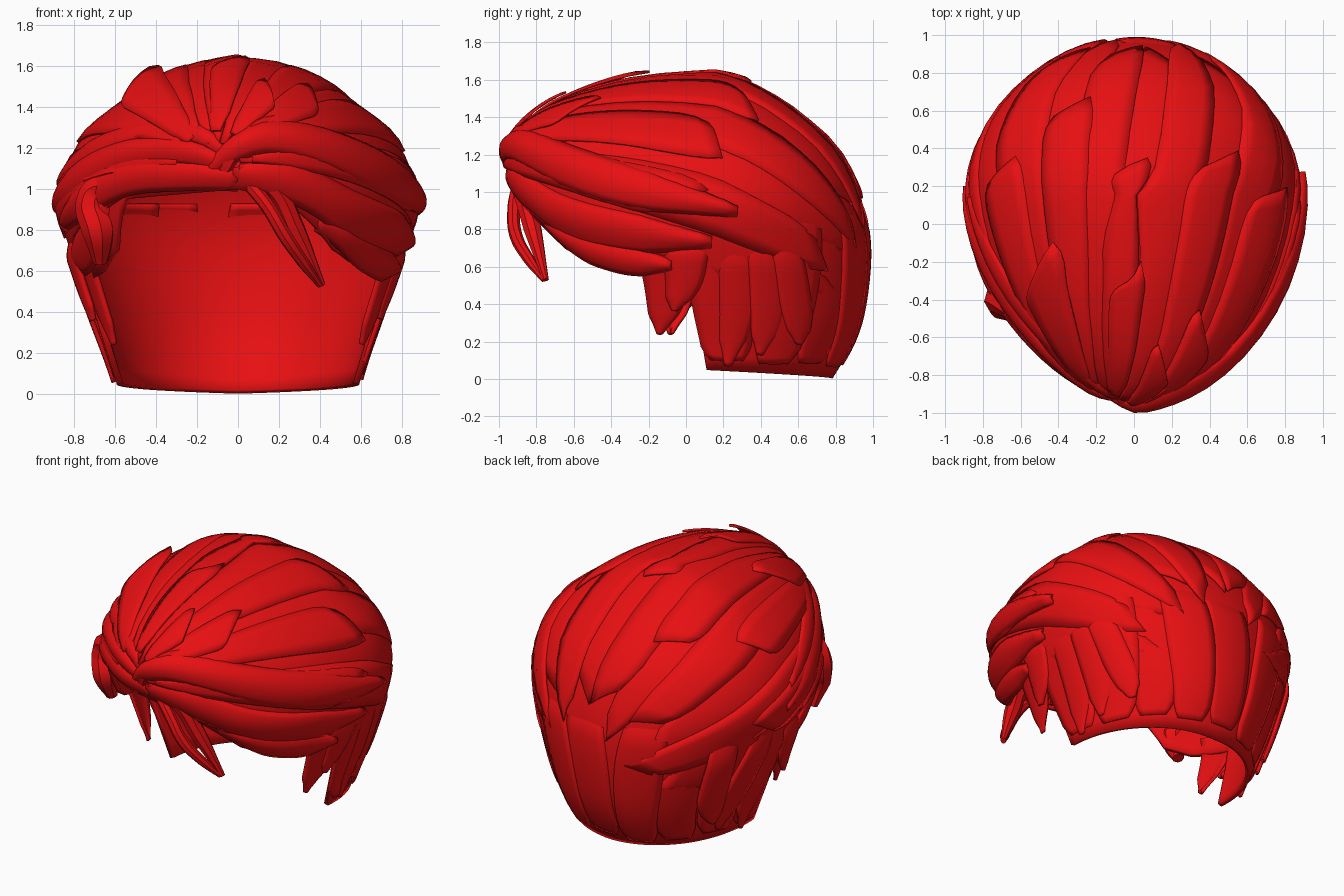
import bpy, bmesh, math, random
from mathutils import Vector, Matrix

random.seed(4)
if "Cube" in bpy.data.objects:
    bpy.data.objects.remove(bpy.data.objects["Cube"])

red = bpy.data.materials.new("hair_red")
red.use_nodes = True
RED = (0.8, 0.005, 0.006, 1)
red.diffuse_color = RED
red.node_tree.nodes["Principled BSDF"].inputs["Base Color"].default_value = RED

# Head profile rows: height, half width, front y, back y
ROWS = [(0.01, .565, -.6, .77), (.2, .62, -.65, .88), (.4, .69, -.72, .94),
        (.7, .79, -.82, .965), (.95, .85, -.9, .92), (1.2, .76, -.94, .8),
        (1.36, .59, -.83, .64), (1.48, .43, -.62, .48), (1.575, .22, -.28, .3),
        (1.61, 0, .15, .15)]
MID = .15
CENTRE = Vector((0, .1, .7))
# Hairline: azimuth in degrees from the front, profile row
SIDE = [(60, 2.65), (83, 2.4), (86, .3), (130, .15), (180, 0)]
LEFT = [(0, 4.2), (15, 4), (36, 3), (45, 2.8)] + SIDE
RIGHT = [(0, 4.2), (40, 4), (48, 3)] + SIDE
TILT = Matrix.Rotation(math.radians(-8), 3, 'Z') @ Matrix.Rotation(math.radians(-22), 3, 'X')


def lerp_table(table, x):
    for p, q in zip(table, table[1:]):
        if x <= q[0]:
            t = max(0, (x - p[0]) / (q[0] - p[0]))
            return [a + (b - a) * t for a, b in zip(p[1:], q[1:])]
    return list(table[-1][1:])


def hairline(az):
    return lerp_table(LEFT if az >= 0 else RIGHT, abs(az))[0]


def profile(s):
    s = min(max(s, 0), len(ROWS) - 1)
    i = min(int(s), len(ROWS) - 2)
    t = s - i
    a, b, c, d = [ROWS[min(max(k, 0), len(ROWS) - 1)] for k in range(i - 1, i + 3)]
    return [q + .5 * t * (r - p + t * (2 * p - 5 * q + 4 * r - u + t * (3 * (q - r) + u - p)))
            for p, q, r, u in zip(a, b, c, d)]


def surface(az, s, lift=0):
    """Point on the head for an azimuth and profile row, lifted outwards."""
    z, w, f, b = profile(s)
    a = math.radians(az)
    c = math.cos(a)
    p = Vector((w * math.sin(a), MID - c * (MID - f if c > 0 else b - MID), z))
    if -90 < az < 0:  # the right of the forehead is flatter than the left
        p.y += .08 * math.sin(-2 * a) ** .8 * min(1, w / .5)
    return p + (p - CENTRE).normalized() * lift


HEIGHTS = [(r[0], i) for i, r in enumerate(ROWS)]


def flow(roll, th, lift):
    """Point on a line combed from the forehead to the back of the head."""
    r, t = math.radians(roll), math.radians(th)
    d = TILT @ Vector((math.sin(r) * math.sin(t), -math.cos(t), math.cos(r) * math.sin(t)))
    az = math.degrees(math.atan2(d.x, -d.y))
    s = lerp_table(HEIGHTS, .81 + .8 * d.z)[0]
    return surface(az, max(s, hairline(az) + .03), lift)


def finish(ob, angle=40):
    if not ob.data.materials:
        ob.data.materials.append(red)
    bpy.ops.object.select_all(action='DESELECT')
    ob.select_set(True)
    bpy.context.view_layer.objects.active = ob
    bpy.ops.object.shade_smooth_by_angle(angle=math.radians(angle))


def sheet(name, fn, nu, nv, thick, wrap=False):
    """Grid fn(u, v) with thickness."""
    bm = bmesh.new()
    g = [[bm.verts.new(fn(i / nu, j / nv)) for j in range(nv + 1)] for i in range(nu + 1)]
    for i in range(nu):
        for j in range(nv):
            bm.faces.new((g[i][j], g[i + 1][j], g[i + 1][j + 1], g[i][j + 1]))
    if wrap:
        bmesh.ops.remove_doubles(bm, verts=bm.verts, dist=.0005)
    me = bpy.data.meshes.new(name)
    bm.to_mesh(me)
    bm.free()
    ob = bpy.data.objects.new(name, me)
    bpy.context.collection.objects.link(ob)
    m = ob.modifiers.new("thickness", 'SOLIDIFY')
    m.thickness = thick
    m.offset = 0
    finish(ob)


def combed(name, roll, half, start, end, lift, skew, flick=0):
    """Flat strand following the combed flow."""
    def fn(u, v):
        k = 2 * v - 1
        th = start + (end - start) * u + skew * k * u
        w = half * min(1, .6 + 2 * u) * min(1, .7 + (1 - u) * 4)
        return flow(roll + k * w, th, lift + .006 * (1 - k * k) + flick * u ** 1.5)
    sheet(name, fn, 18, 4, .014)


def swept(name, path, puff, lift=.02, upright=False, tip=.3, sink=.04):
    """Strand along (azimuth, row, half width) points; upright ones widen in azimuth."""
    n = len(path) - 1
    table = [(i / n, *p) for i, p in enumerate(path)]

    def fn(u, v):
        k = 2 * v - 1
        az, s, w = [sum(lerp_table(table, min(max(u + e, 0), 1))[i] for e in (-.08, 0, .08)) / 3
                    for i in range(3)]
        w *= k * min(1, tip + (1 - u) * 3)
        return surface(az + (w if upright else 0), s + (0 if upright else w),
                       lift + puff * (1 - k * k) - sink * max(0, 1 - 5 * u))
    sheet(name, fn, 18, 6, .02)


def lock(name, pts, radii, depth=.05):
    """Loose rounded strand through free points."""
    cu = bpy.data.curves.new(name, 'CURVE')
    cu.dimensions = '3D'
    cu.bevel_depth, cu.bevel_resolution, cu.resolution_u = depth, 2, 6
    cu.use_fill_caps = True
    sp = cu.splines.new('BEZIER')
    sp.bezier_points.add(len(pts) - 1)
    for bp, p, r in zip(sp.bezier_points, pts, radii):
        bp.co, bp.radius = p, r
        bp.handle_left_type = bp.handle_right_type = 'AUTO'
    cu.materials.append(red)
    ob = bpy.data.objects.new(name, cu)
    bpy.context.collection.objects.link(ob)
    bpy.ops.object.select_all(action='DESELECT')
    ob.select_set(True)
    bpy.context.view_layer.objects.active = ob
    bpy.ops.object.convert(target='MESH')
    finish(bpy.context.object)


# Cap with the face opening
def cap(u, v):
    az = u * 360 - 180
    low = hairline(az)
    return surface(az, low + (9 - low) * v)


sheet("hair_cap", cap, 120, 22, .03, wrap=True)

# Combed strands: long under layer, shorter upper layer
for i, roll in enumerate(range(-96, 97, 16)):
    combed(f"long_strand_{i}", roll, 10, 8, random.uniform(138, 156),
           .016 + .01 * (i % 2), random.choice((-5, 5)))
for i, roll in enumerate(range(-84, 85, 28)):
    combed(f"short_strand_{i}", roll + random.uniform(-4, 4), 9, 12,
           random.uniform(75, 110), .034, random.choice((-5, 5)))

# Raised tufts near the parting
combed("crown_tuft", 0, 9, 12, 50, .034, 4, .025)
combed("right_tuft", -42, 12, 12, 51, .034, 5, .08)
combed("left_tuft", 28, 10, 12, 35, .034, -4, .04)
combed("left_back_tuft", 44, 10, 12, 47, .034, -4, .025)

# Nape strands hanging down the back
for i, az in enumerate(range(96, 265, 21)):
    a = az if az <= 180 else az - 360
    lean = random.uniform(-8, 8)
    swept(f"nape_strand_{i}", [(a + lean, 4, 9), (a + lean / 2, 2.5, 11.5),
          (a, hairline(a) + random.uniform(.03, .4), 10)], .004, .012 + .008 * (i % 2), True, .7)

# Fringe swept to the left
swept("fringe_left_upper", [(-12, 4.4, .15), (2, 5.2, .35), (22, 5.3, .5), (48, 4.6, .5),
                            (75, 4.1, .4), (102, 3.7, .3)], .035, .028)
swept("fringe_left_lower", [(-4, 4.5, .2), (20, 4.3, .4), (40, 3.6, .5), (65, 3.3, .4), (92, 3.1, .3)], .035)
swept("fringe_left_edge", [(26, 3.6, .15), (45, 3.0, .25), (60, 2.8, .25), (78, 2.7, .2)], .03)
# Fringe swept to the right, in narrow strands
swept("fringe_right_top", [(-2, 4.8, .15), (-16, 5.4, .25), (-38, 5.5, .3), (-65, 4.9, .3), (-92, 4.2, .3)], .02)
swept("fringe_right_upper", [(-2, 4.6, .15), (-18, 4.9, .25), (-42, 4.9, .3), (-70, 4.3, .4), (-96, 3.7, .3)], .03)
swept("fringe_right_lower", [(2, 4.4, .2), (-18, 4.4, .25), (-38, 4.4, .3), (-58, 4.0, .4), (-82, 3.4, .3)], .03)
swept("fringe_right_edge", [(-46, 4.1, .3), (-54, 3.4, .4), (-66, 3.0, .35), (-84, 2.8, .25)], .025)

# Temple strands with pointed tips, both sides
for side, word, out in ((1, "left", .015), (-1, "right", .035)):
    swept(f"{word}_temple_point", [(side * 74, 3, 9), (side * 74, 2.3, 8), (side * 69, 1.2, 3)],
          .015, .0, True, .25)
    swept(f"{word}_ear_point", [(side * 82, 3.2, 8), (side * 80, 2.4, 6), (side * 76, 1.9, 3)],
          .02, out, True, .25)
    for j in range(3):
        lean = random.uniform(-6, 6)
        swept(f"{word}_ear_strand_{j}", [(side * (93 + 12 * j) + lean, 3.4, 6), (side * (99 + 12 * j), 1.9, 7),
              (side * (100 + 12 * j) - lean, .4 + .3 * j, 4)], .01, out + .006 * j, True, .3, .05)

# Loose locks on the forehead
lock("long_forehead_lock", [(.02, -.91, 1.1), (.16, -.88, 1.02), (.28, -.82, .8), (.41, -.75, .53)],
     [.8, 1.1, 1, .35])
lock("thin_forehead_lock", [(.05, -.9, 1.03), (.14, -.92, .92), (.23, -.91, .77), (.32, -.84, .64), (.4, -.76, .53)],
     [.7, .7, .7, .6, .3])
lock("front_roll", [(-.2, -.81, 1.03), (-.08, -.88, 1.08), (.0, -.92, 1.2), (.12, -.87, 1.31), (.36, -.7, 1.29)],
     [.5, 1, 1.2, 1.1, .4])
lock("right_brow_lock", [(-.05, -.86, 1.03), (-.3, -.75, 1.04), (-.55, -.58, 1.08), (-.74, -.35, 1.04)],
     [.6, .9, .9, .4])
lock("right_curl", [(-.57, -.52, 1.0), (-.68, -.42, 1.0), (-.71, -.4, .92), (-.68, -.43, .8), (-.67, -.38, .64)],
     [.6, 1.2, 1.4, 1.4, .6], .06)
